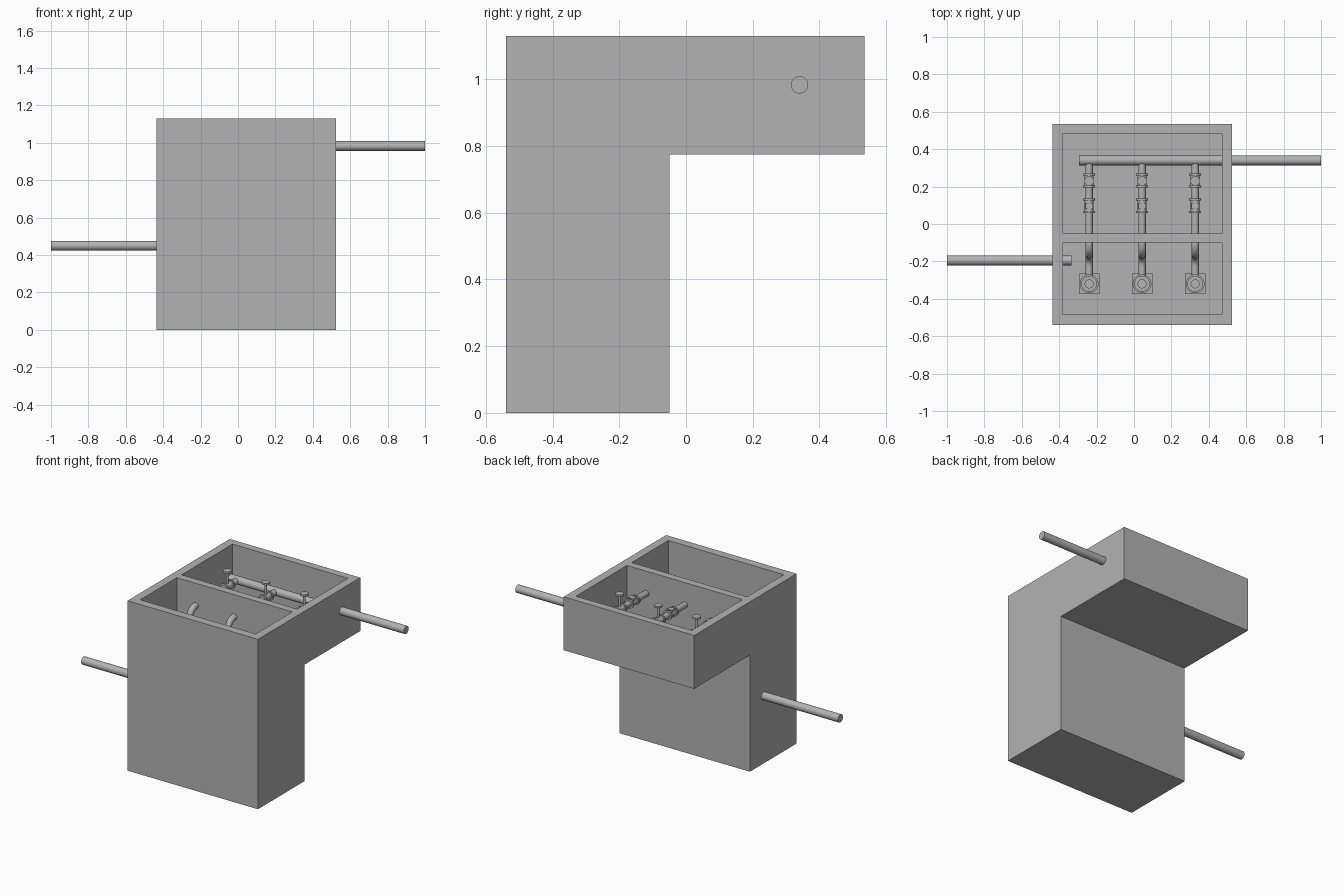
import bpy
import bmesh
from math import pi, sin, cos, radians
from mathutils import Vector

cube = bpy.data.objects.get("Cube")
if cube:
    bpy.data.objects.remove(cube, do_unlink=True)

grey = bpy.data.materials.new("concrete_grey")
grey.use_nodes = True
colour = (0.45, 0.45, 0.45, 1)
grey.diffuse_color = colour
grey.node_tree.nodes["Principled BSDF"].inputs["Base Color"].default_value = colour


def finish(obj, smooth=False):
    if not obj.data.materials:
        obj.data.materials.append(grey)
    if smooth:
        bpy.ops.object.select_all(action='DESELECT')
        obj.select_set(True)
        bpy.context.view_layer.objects.active = obj
        bpy.ops.object.shade_smooth_by_angle(angle=radians(35))
    return obj


def mesh_object(name, bm):
    mesh = bpy.data.meshes.new(name)
    bmesh.ops.recalc_face_normals(bm, faces=bm.faces)
    bm.to_mesh(mesh)
    bm.free()
    obj = bpy.data.objects.new(name, mesh)
    bpy.context.collection.objects.link(obj)
    return obj


def box(name, low, high):
    low, high = Vector(low), Vector(high)
    bm = bmesh.new()
    bmesh.ops.create_cube(bm, size=1)
    bmesh.ops.scale(bm, vec=high - low, verts=bm.verts)
    bmesh.ops.translate(bm, vec=(low + high) / 2, verts=bm.verts)
    return finish(mesh_object(name, bm))


def rod(name, start, end, radius, sides=32):
    start, end = Vector(start), Vector(end)
    axis = end - start
    bm = bmesh.new()
    bmesh.ops.create_cone(bm, cap_ends=True, segments=sides, radius1=radius,
                          radius2=radius, depth=axis.length)
    obj = mesh_object(name, bm)
    obj.rotation_euler = axis.to_track_quat('Z', 'Y').to_euler()
    obj.location = (start + end) / 2
    return finish(obj, True)


def bent_pipe(name, points, radius):
    curve = bpy.data.curves.new(name, 'CURVE')
    curve.dimensions = '3D'
    curve.bevel_depth = radius
    curve.bevel_resolution = 5
    curve.use_fill_caps = True
    spline = curve.splines.new('POLY')
    spline.points.add(len(points) - 1)
    for p, co in zip(spline.points, points):
        p.co = (*co, 1)
    obj = bpy.data.objects.new(name, curve)
    bpy.context.collection.objects.link(obj)
    bpy.ops.object.select_all(action='DESELECT')
    obj.select_set(True)
    bpy.context.view_layer.objects.active = obj
    bpy.ops.object.convert(target='MESH')
    return finish(bpy.context.view_layer.objects.active, True)


# Concrete housing: side profile extruded across, then two open chambers cut
left, right, top = 0.525, -0.435, 1.13
profile = [(-0.54, 0), (-0.05, 0), (-0.05, 0.775), (0.535, 0.775), (0.535, top), (-0.54, top)]
bm = bmesh.new()
side = bm.faces.new([bm.verts.new((right, y, z)) for y, z in profile])
ext = bmesh.ops.extrude_face_region(bm, geom=[side])
bmesh.ops.translate(bm, vec=(left - right, 0, 0),
                    verts=[v for v in ext["geom"] if isinstance(v, bmesh.types.BMVert)])
housing = finish(mesh_object("concrete_housing", bm))

chambers = {"wet_well_cutter": (-0.485, -0.10, 0.05),
            "valve_chamber_cutter": (-0.05, 0.485, 0.825)}
for name, (y0, y1, floor) in chambers.items():
    cutter = box(name, (-0.38, y0, floor), (0.47, y1, 1.3))
    cutter.hide_render = True
    mod = housing.modifiers.new(name, 'BOOLEAN')
    mod.operation = 'DIFFERENCE'
    mod.solver = 'EXACT'
    mod.object = cutter
    bpy.ops.object.select_all(action='DESELECT')
    housing.select_set(True)
    bpy.context.view_layer.objects.active = housing
    bpy.ops.object.modifier_apply(modifier=name)
    bpy.data.objects.remove(cutter, do_unlink=True)

# Inlet pipe and outlet header
rod("inlet_pipe", (-1, -0.195, 0.45), (-0.335, -0.195, 0.45), 0.026)
pipe_z = 0.983
rod("outlet_header", (-0.295, 0.34, pipe_z), (1, 0.34, pipe_z), 0.026)

# Three identical pump lines
bend = 0.06
riser_y, outlet_z = -0.165, 0.11
for i, x in enumerate((-0.24, 0.043, 0.327), 1):
    tag = f"_{i}"
    # Pump standing on the well floor
    py = -0.32
    box("pump_base" + tag, (x - 0.055, py - 0.055, 0.05), (x + 0.055, py + 0.055, 0.07))
    rod("pump_volute" + tag, (x, py, 0.07), (x, py, 0.15), 0.05)
    rod("pump_motor" + tag, (x, py, 0.15), (x, py, 0.27), 0.042)
    rod("pump_cap" + tag, (x, py, 0.27), (x, py, 0.29), 0.024)

    # Discharge pipe: out of the pump, up the well and through the wall
    steps = [k * pi / 16 for k in range(9)]
    path = [(x, py, outlet_z)]
    path += [(x, riser_y - bend + bend * sin(a), outlet_z + bend - bend * cos(a)) for a in steps]
    path += [(x, riser_y + bend - bend * cos(a), pipe_z - bend + bend * sin(a)) for a in steps]
    path += [(x, 0.335, pipe_z)]
    bent_pipe("discharge_pipe" + tag, path, 0.02)

    # Valve flanges
    for j, y in enumerate((0.063, 0.13, 0.2, 0.265), 1):
        rod(f"flange{tag}_{j}", (x, y - 0.005, pipe_z), (x, y + 0.005, pipe_z), 0.032)

    # Check valve body with its cover
    rod("check_valve" + tag, (x, 0.063, pipe_z), (x, 0.13, pipe_z), 0.024)
    box("check_valve_cover" + tag, (x - 0.02, 0.08, pipe_z), (x + 0.02, 0.113, pipe_z + 0.03))

    # Gate valve with stem and handwheel
    rod("gate_valve" + tag, (x, 0.2, pipe_z), (x, 0.265, pipe_z), 0.024)
    rod("valve_stem" + tag, (x, 0.23, pipe_z), (x, 0.23, 1.08), 0.008, 16)
    rod("handwheel" + tag, (x, 0.23, 1.078), (x, 0.23, 1.09), 0.025)
